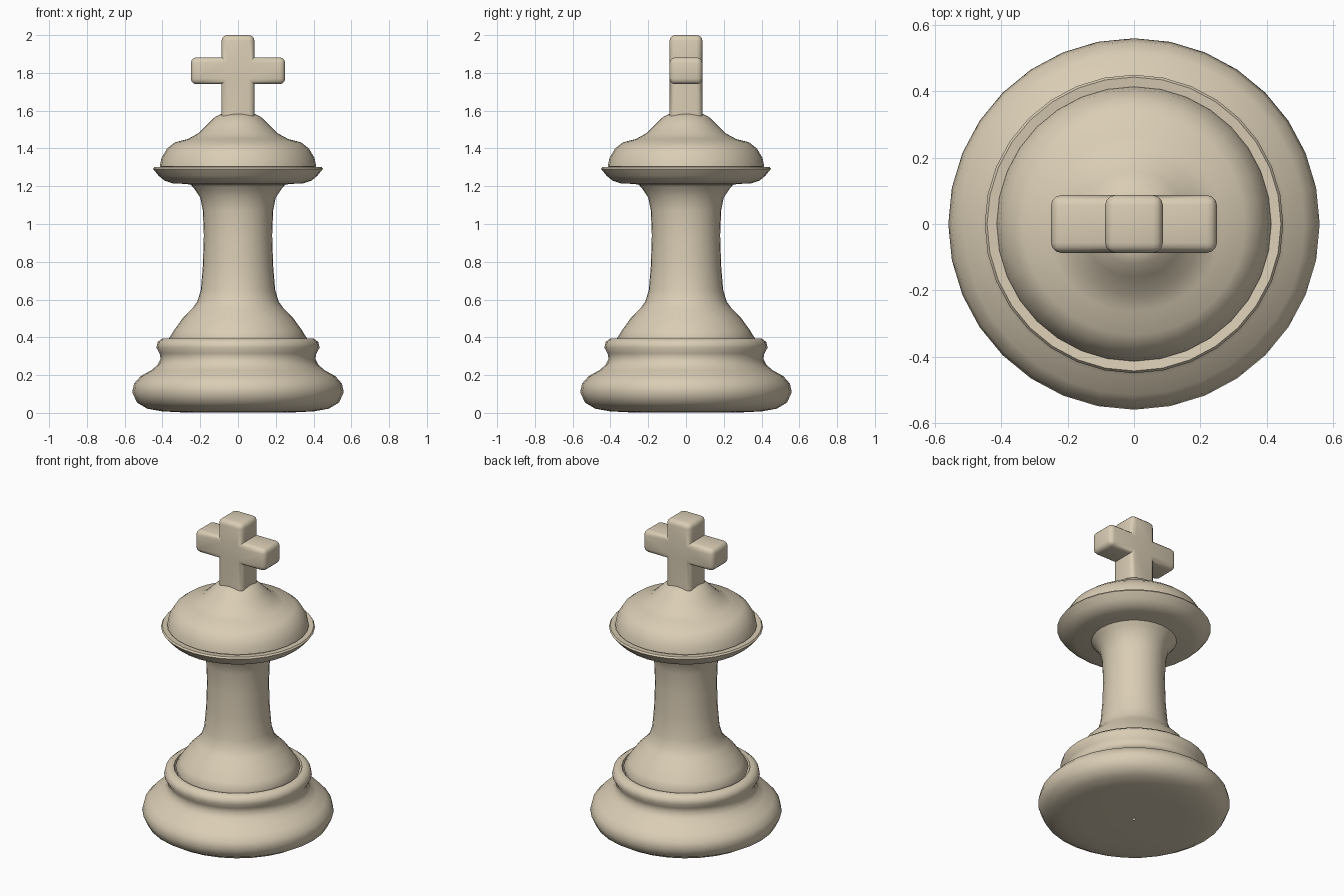
import bpy, bmesh, math

if "Cube" in bpy.data.objects:
    bpy.data.objects.remove(bpy.data.objects["Cube"], do_unlink=True)

# Cream material shared by every part
cream = bpy.data.materials.new("cream")
cream.use_nodes = True
color = (0.70, 0.61, 0.46, 1)
cream.diffuse_color = color
bsdf = next(n for n in cream.node_tree.nodes if n.type == 'BSDF_PRINCIPLED')
bsdf.inputs["Base Color"].default_value = color
bsdf.inputs["Roughness"].default_value = 0.6


def finish(name, bm, angle):
    bmesh.ops.recalc_face_normals(bm, faces=bm.faces[:])
    mesh = bpy.data.meshes.new(name)
    bm.to_mesh(mesh)
    bm.free()
    mesh.materials.append(cream)
    obj = bpy.data.objects.new(name, mesh)
    bpy.context.collection.objects.link(obj)
    bpy.ops.object.select_all(action='DESELECT')
    obj.select_set(True)
    bpy.context.view_layer.objects.active = obj
    bpy.ops.object.shade_smooth_by_angle(angle=math.radians(angle))
    return obj


def lathe(name, profile, steps=32):
    """Spin a (radius, height) profile around the z axis."""
    bm = bmesh.new()
    verts = [bm.verts.new((r, 0, z)) for r, z in profile]
    edges = [bm.edges.new(pair) for pair in zip(verts, verts[1:])]
    bmesh.ops.spin(bm, geom=verts + edges, cent=(0, 0, 0), axis=(0, 0, 1),
                   angle=math.tau, steps=steps, use_duplicate=False)
    bmesh.ops.remove_doubles(bm, verts=bm.verts[:], dist=0.0005)
    return finish(name, bm, 60)


# Wide rounded foot with a ring on top, and a tiny opening underneath
lathe("base", [(0.008, 0.006), (0.30, 0.003), (0.40, 0.008), (0.48, 0.022),
               (0.535, 0.055), (0.56, 0.11), (0.55, 0.155), (0.515, 0.195),
               (0.46, 0.225), (0.425, 0.255), (0.41, 0.285), (0.415, 0.315),
               (0.432, 0.345), (0.425, 0.375), (0.40, 0.395), (0.375, 0.393),
               (0.362, 0.36), (0.34, 0.34)])

# Flared column
lathe("column", [(0.35, 0.34), (0.365, 0.395), (0.337, 0.44), (0.29, 0.505),
                 (0.24, 0.555), (0.215, 0.59), (0.197, 0.65), (0.186, 0.78),
                 (0.181, 0.94), (0.186, 1.07), (0.20, 1.14), (0.23, 1.185),
                 (0.26, 1.22)])

# Collar under the crown
lathe("collar", [(0.22, 1.20), (0.27, 1.212), (0.345, 1.215), (0.39, 1.23),
                 (0.42, 1.255), (0.45, 1.292), (0.443, 1.302),
                 (0.40, 1.297)])

# Domed crown
lathe("crown", [(0.39, 1.295), (0.414, 1.305), (0.405, 1.35), (0.375, 1.40),
                (0.335, 1.432), (0.265, 1.45), (0.21, 1.48), (0.16, 1.53),
                (0.12, 1.568), (0.085, 1.584), (0, 1.585)])

# Cross: a post of stacked cells with an arm pulled out on each side
bm = bmesh.new()
half = 0.087
columns = [-0.25, -half, half, 0.25]
rows = [1.55, 1.74, 1.882, 2.0]
cells = [(1, 0), (1, 1), (1, 2), (0, 1), (2, 1)]
corners = {}


def corner(i, j):
    if (i, j) not in corners:
        corners[i, j] = bm.verts.new((columns[i], -half, rows[j]))
    return corners[i, j]


front = [bm.faces.new([corner(i, j), corner(i + 1, j), corner(i + 1, j + 1),
                       corner(i, j + 1)]) for i, j in cells]
back = bmesh.ops.extrude_face_region(bm, geom=front, use_keep_orig=True)["geom"]
bmesh.ops.translate(bm, vec=(0, 2 * half, 0),
                    verts=[g for g in back if isinstance(g, bmesh.types.BMVert)])
bmesh.ops.recalc_face_normals(bm, faces=bm.faces[:])

# Round only the outward edges above the crown
sharp = [e for e in bm.edges if len(e.link_faces) == 2
         and e.calc_face_angle_signed() > 0.5
         and max(v.co.z for v in e.verts) > 1.6]
bmesh.ops.bevel(bm, geom=sharp, offset=0.03, offset_type='OFFSET', segments=3,
                profile=0.5, affect='EDGES', clamp_overlap=True)
finish("cross", bm, 40)
